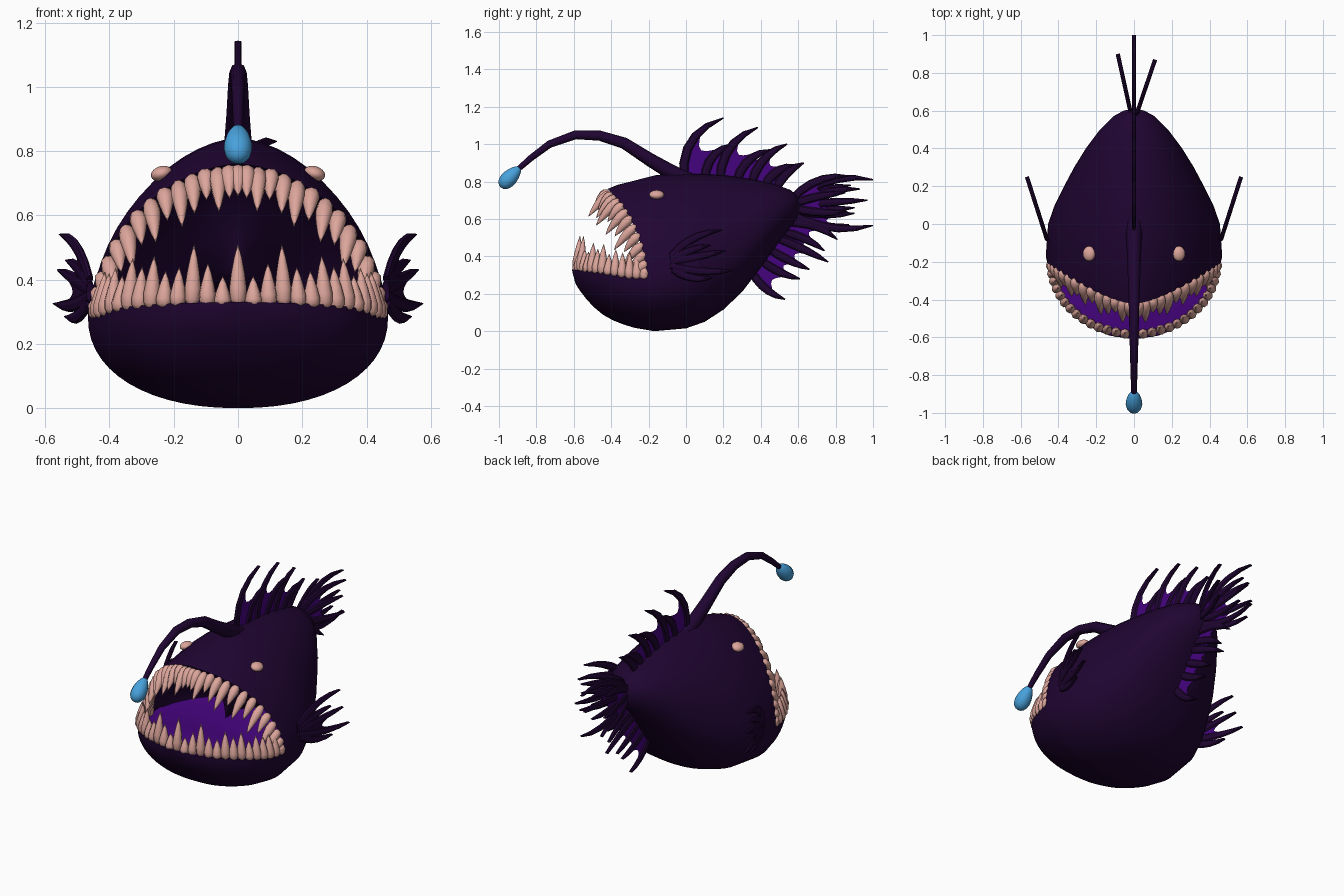
import bpy, bmesh
from math import sin, cos, pi
from mathutils import Vector as V

if "Cube" in bpy.data.objects:
    bpy.data.objects.remove(bpy.data.objects["Cube"])


def material(name, r, g, b):
    m = bpy.data.materials.new(name)
    m.use_nodes = True
    m.diffuse_color = (r, g, b, 1)
    m.node_tree.nodes["Principled BSDF"].inputs["Base Color"].default_value = (r, g, b, 1)
    return m


dark = material("dark violet skin", .014, .0015, .031)
purple = material("purple membrane", .06, .001, .21)
ivory = material("pink ivory", .72, .38, .33)
blue = material("glowing blue", .065, .36, .72)


def add_grid(bm, rows, mat=0):
    """Skin a list of equally long rows of points."""
    vs = [[bm.verts.new(p) for p in row] for row in rows]
    for a, b in zip(vs, vs[1:]):
        for i in range(len(a) - 1):
            bm.faces.new((a[i], a[i + 1], b[i + 1], b[i])).material_index = mat


def add_tube(bm, pts, radii, side, thick=None, n=8):
    """Tapered tube along a path; thick fixes its radius along side."""
    rows = []
    for i, p in enumerate(pts):
        t = (pts[min(i + 1, len(pts) - 1)] - pts[max(i - 1, 0)]).normalized()
        a = (side - t * side.dot(t)).normalized()
        b = t.cross(a)
        angles = [2 * pi * (j % n) / n for j in range(n + 1)]
        rows.append([p + a * (thick or radii[i]) * cos(w) + b * radii[i] * sin(w) for w in angles])
    add_grid(bm, rows)


def finish(name, bm, mats, smooth=True):
    bmesh.ops.remove_doubles(bm, verts=bm.verts, dist=.0002)
    bmesh.ops.recalc_face_normals(bm, faces=bm.faces)
    me = bpy.data.meshes.new(name)
    bm.to_mesh(me)
    bm.free()
    for m in mats:
        me.materials.append(m)
    for f in me.polygons:
        f.use_smooth = smooth
    bpy.context.collection.objects.link(bpy.data.objects.new(name, me))


# Body stations: y, top, bottom, widest height, half width
STATIONS = [
    (-.61, .5, .33, .33, 0), (-.595, .55, .26, .328, .12), (-.55, .62, .19, .325, .23),
    (-.48, .7, .115, .317, .33), (-.42, .76, .07, .31, .385), (-.3, .81, .022, .29, .44),
    (-.17, .835, 0, .285, .467), (0, .842, .015, .31, .455), (.1, .84, .05, .34, .42),
    (.2, .835, .115, .38, .37), (.3, .82, .21, .44, .317), (.4, .805, .34, .53, .255),
    (.5, .78, .48, .62, .18), (.57, .75, .57, .665, .11), (.6, .72, .62, .67, .055),
    (.612, .67, .67, .67, 0)]
JAW_Y, TAIL_Y = -.21, .612


def station(y):
    for a, b in zip(STATIONS, STATIONS[1:]):
        if y <= b[0] + 1e-6:
            k = (y - a[0]) / (b[0] - a[0])
            return [p + (q - p) * k for p, q in zip(a, b)][1:]
    return STATIONS[-1][1:]


def skin(y, th):
    """Point on the body at y, th running from one side (0) over to the other (pi)."""
    top, bottom, mid, w = station(y)
    c, s = cos(th), sin(th)
    e = 1.17 - .17 * min(1, max(0, y / .5)) if s >= 0 else .91
    x = w * abs(c) ** e * (1 if c > 0 else -1)
    z = mid + (top - mid) * s ** e if s >= 0 else mid - (mid - bottom) * (-s) ** e
    return V((x, y, z))


def upper_lip(th):
    return JAW_Y - .21 * sin(th) ** 2


# Body: upper head and back, belly, and protruding lower jaw
N = 28
arc = [pi * i / N for i in range(N + 1)]
steps = [(y - JAW_Y) / (TAIL_Y - JAW_Y) for y in [JAW_Y] + [s[0] for s in STATIONS if s[0] > JAW_Y]]
bm = bmesh.new()
add_grid(bm, [[skin(upper_lip(t) + (TAIL_Y - upper_lip(t)) * k, t) for t in arc] for k in steps])
add_grid(bm, [[skin(JAW_Y + (TAIL_Y - JAW_Y) * k, -t) for t in arc] for k in steps])
jaw_rows = [JAW_Y - .4 * sin(pi / 2 * i / 10) for i in range(11)]
add_grid(bm, [[skin(y, -t) for t in arc] for y in jaw_rows])
finish("body", bm, [dark])

# Mouth cavity bowl behind the upper lip
bm = bmesh.new()
rows = []
for i in range(7):
    a = pi / 2 * i / 6
    lip = [skin(upper_lip(t), t) for t in arc]
    rows.append([V((p.x * cos(a), p.y + .3 * sin(a), .34 + (p.z - .34) * cos(a))) for p in lip])
add_grid(bm, rows)
finish("mouth_cavity", bm, [dark])

# Purple mouth floor, gently domed
bm = bmesh.new()
rows = []
for y in jaw_rows[::-1] + [-.1, 0, .08]:
    top, bottom, mid, w = station(y)
    us = [i / 6 - 1 for i in range(13)]
    rows.append([V((w * .97 * u, y + .004, mid - .01 + .05 * (1 - u * u) * min(1, (y + .61) * 4)))
                 for u in us])
add_grid(bm, rows)
finish("mouth_floor", bm, [purple])

# Teeth, in alternating lengths from the middle outwards
LOWER = (.18, .08, .12, .18, .11, .1, .15, .12, .15, .1, .13, .12, .13, .12, .1)
UPPER = (.12, .13, .18, .12, .16, .19, .13, .18, .14, .18, .13, .16, .13, .11, .08)


def add_tooth(bm, root, direction, along, length):
    d = direction.normalized()
    fs = (0, .05, .15, .35, .6, .82, 1)
    pts = [root + d * (length * f - .015) + V((0, 0, -.012 * sin(pi * f) * d.z)) for f in fs]
    add_tube(bm, pts, [.001, .015, .024, .027, .021, .012, .0005], along)


lower, upper = bmesh.new(), bmesh.new()
for i in range(15):
    for side in ((1, -1) if i else (1,)):
        a = pi / 2 * (1 - i / 14.3)
        p = V((side * .442 * cos(a), JAW_Y - .375 * sin(a), 0))
        p.z = station(p.y)[2] + .002
        add_tooth(lower, p, V((-p.x * .25, .1 * sin(a), 1)), V((-sin(a), side * -cos(a), 0)),
                  LOWER[i] + .017)
        q, ahead = skin(upper_lip(a), a), skin(upper_lip(a - .05), a - .05)
        along = V((side * (ahead.x - q.x), ahead.y - q.y, ahead.z - q.z))
        q = V((side * q.x * .965, q.y - .002, q.z - .022 * sin(a) + .02 * cos(a)))
        add_tooth(upper, q, V((-q.x * .35, -.65, -.72)), along, UPPER[i])
finish("lower_teeth", lower, [ivory])
finish("upper_teeth", upper, [ivory])

# Eyes
for side, label in ((1, "left"), (-1, "right")):
    bpy.ops.mesh.primitive_uv_sphere_add(segments=16, ring_count=10, location=(side * .238, -.157, .73))
    eye = bpy.context.object
    eye.name = label + "_eye"
    eye.scale = (.034, .04, .023)
    eye.rotation_euler.y = side * .3
    eye.data.materials.append(ivory)
    bpy.ops.object.shade_smooth()

# Lure stalk and glowing bulb
path = [(.02, .8), (-.08, .85), (-.19, .915), (-.33, 1.005), (-.46, 1.045), (-.59, 1.05),
        (-.73, 1.0), (-.83, .925), (-.91, .855)]
bm = bmesh.new()
add_tube(bm, [V((0, y, z)) for y, z in path],
         [.045, .041, .036, .031, .027, .024, .02, .017, .014], V((1, 0, 0)))
finish("lure_stalk", bm, [dark])

bm = bmesh.new()
start, end = V((0, -.886, .878)), V((0, -.992, .77))
K = 10
add_tube(bm, [start.lerp(end, (1 - cos(pi * i / K)) / 2) for i in range(K + 1)],
         [.043 * sin(pi * i / K) * (1 - .25 * cos(pi * i / K)) for i in range(K + 1)],
         V((1, 0, 0)), n=14)
finish("lure_bulb", bm, [blue])


# Fins: curved blunt spines with scalloped membranes between them
def fin(name, spines, bends, x0=0, slope=0, y0=0, w=.023, backing=0):
    bm = bmesh.new()

    def spine_point(i, f):
        by, bz, ty, tz = spines[i]
        dy, dz = ty - by, tz - bz
        k = (bends[0] + (bends[1] - bends[0]) * i / (len(spines) - 1)) * 4 * f * (1 - f)
        y, z = by + dy * f - dz * k, bz + dz * f + dy * k
        return V((x0 + slope * (y - y0), y, z))

    normal = V((1, -slope, 0)).normalized()
    for i in range(len(spines)):
        add_tube(bm, [spine_point(i, f / 5) for f in range(6)],
                 [w * r for r in (.8, 1, 1, .9, .65, .15)], normal, .011)
    bmesh.ops.remove_doubles(bm, verts=bm.verts, dist=.0002)
    bmesh.ops.holes_fill(bm, edges=bm.edges, sides=8)
    for i in range(len(spines) - 1):
        rows = []
        for j in range(7):
            c = j / 6
            reach = .76 - .27 * sin(pi * c)
            rows.append([spine_point(i, reach * f / 4).lerp(spine_point(i + 1, reach * f / 4), c)
                         for f in range(5)])
        add_grid(bm, rows, 1)
        if backing:
            add_grid(bm, [[p + normal * backing for p in row] for row in rows], 0)
    finish(name, bm, [dark, purple], False)


fin("dorsal_fin", [(-.01, .8, .2, 1.14), (.1, .8, .25, 1.0), (.18, .8, .385, 1.09), (.27, .8, .45, .97),
                   (.35, .79, .54, 1.0), (.42, .78, .58, .89), (.48, .76, .63, .9)], (.2, .1), w=.025)
fin("tail_fin", [(.56, .69, 1, .81), (.57, .68, .93, .76), (.57, .67, .97, .7),
                 (.57, .65, .9, .63), (.56, .63, 1, .565)], (.12, -.1))
fin("left_tail_fin", [(.56, .7, .87, .83), (.57, .68, .85, .74), (.57, .66, .86, .64)],
    (.12, -.05), .02, .34, .6)
fin("right_tail_fin", [(.56, .69, .88, .78), (.57, .67, .9, .66), (.57, .64, .87, .57)],
    (.05, -.12), -.02, -.22, .6)
fin("anal_fin", [(.54, .58, .81, .49), (.52, .53, .74, .43), (.48, .5, .76, .37),
                 (.44, .44, .66, .33), (.4, .38, .61, .28), (.35, .32, .53, .17)], (.1, -.1))
for side, label in ((1, "left"), (-1, "right")):
    fin(label + "_pectoral_fin",
        [(-.08, .4, .19, .54), (-.08, .38, .13, .46), (-.08, .37, .21, .43),
         (-.08, .35, .25, .325), (-.07, .33, .14, .285)],
        (.1, -.1), side * .455, side * .32, -.1, backing=side * .005)
